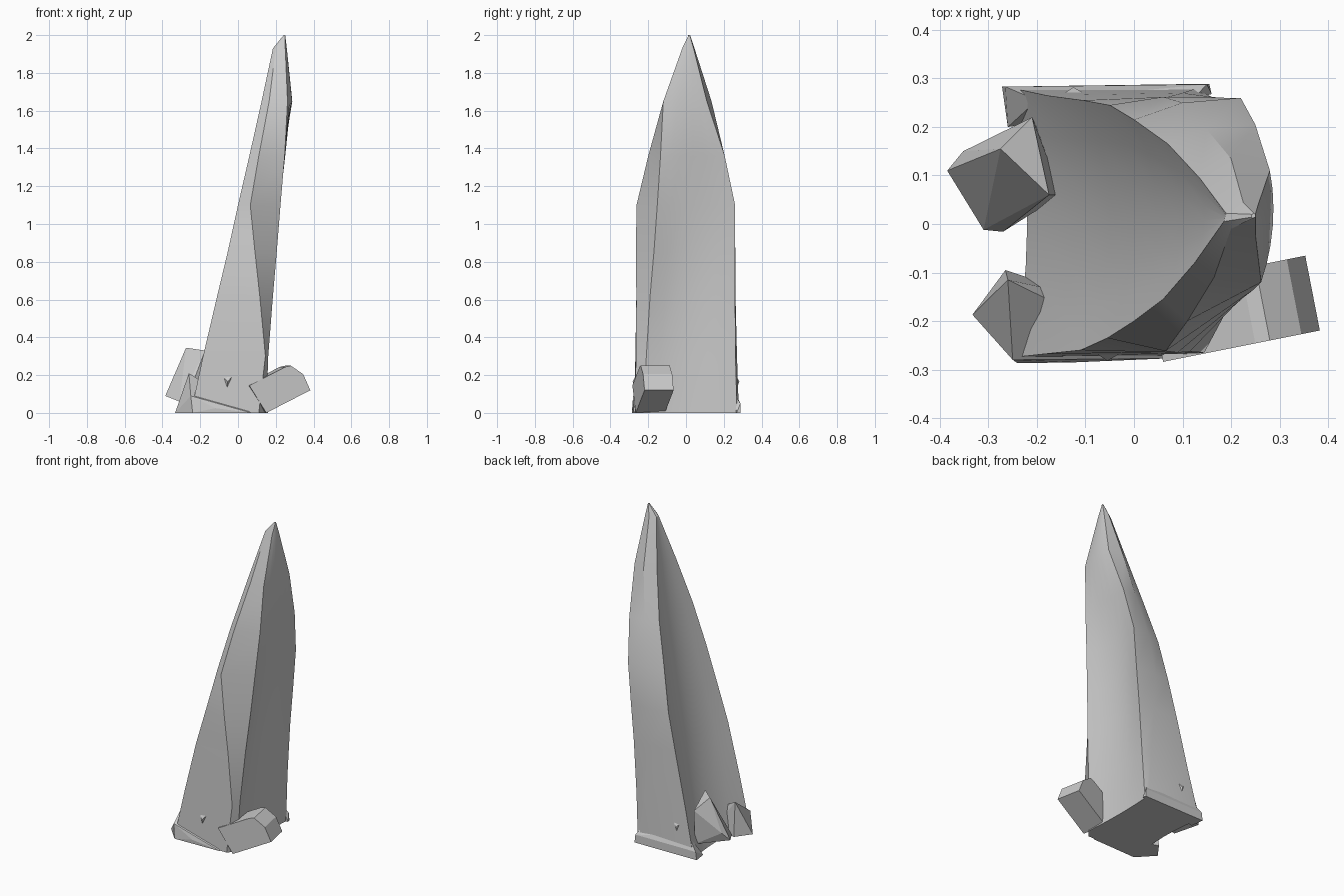
import bpy, bmesh, math
from mathutils import Vector

if "Cube" in bpy.data.objects:
    bpy.data.objects.remove(bpy.data.objects["Cube"])


def finish(bm, name, smooth=None):
    bmesh.ops.recalc_face_normals(bm, faces=bm.faces[:])
    me = bpy.data.meshes.new(name)
    bm.to_mesh(me)
    bm.free()
    ob = bpy.data.objects.new(name, me)
    bpy.context.collection.objects.link(ob)
    if smooth:
        bpy.ops.object.select_all(action='DESELECT')
        bpy.context.view_layer.objects.active = ob
        ob.select_set(True)
        bpy.ops.object.shade_smooth_by_angle(angle=math.radians(smooth))
    return ob


def rock(name, pts):
    """Faceted stone: convex hull of a few corner points."""
    bm = bmesh.new()
    for p in pts:
        bm.verts.new(p)
    r = bmesh.ops.convex_hull(bm, input=bm.verts[:])
    bmesh.ops.delete(bm, geom=[v for v in bm.verts if not v.link_faces], context='VERTS')
    bmesh.ops.dissolve_limit(bm, angle_limit=0.05, verts=bm.verts[:], edges=bm.edges[:])
    return finish(bm, name)


def dish(p, q, depth, n=6):
    """Inner points of a scooped side from corner p to corner q, pushed along x."""
    out = []
    for i in range(1, n):
        t = i / n
        v = Vector(p).lerp(Vector(q), t)
        out.append((v.x + depth * math.sin(math.pi * t) ** 0.8, v.y))
    return out


# Spire levels: z, corners (front-left, front-right, right-front, right-back,
# back-right, back-left), hollow depth on the left side and on the right side
LEVELS = [
    (0.00, [(-.25, -.275), (.11, -.27), (.15, -.225), (.145, .27), (.13, .28), (-.25, .28)], .03, -.01),
    (0.30, [(-.185, -.268), (.145, -.265), (.16, -.21), (.16, .262), (.10, .27), (-.18, .265)], .06, -.025),
    (0.62, [(-.11, -.26), (.115, -.263), (.185, -.19), (.18, .26), (.07, .262), (-.105, .255)], .06, -.04),
    (0.85, [(-.055, -.235), (.09, -.265), (.205, -.17), (.20, .26), (.06, .262), (-.05, .245)], .055, -.04),
    (1.10, [(0, -.20), (.065, -.262), (.225, -.152), (.22, .26), (.10, .25), (.0, .215)], .05, -.03),
    (1.36, [(.06, -.155), (.11, -.20), (.247, -.135), (.25, .205), (.15, .195), (.07, .165)], .035, -.01),
    (1.65, [(.125, -.08), (.165, -.11), (.262, -.12), (.28, .11), (.20, .135), (.135, .095)], .015, .015),
    (1.93, [(.185, .005), (.20, -.01), (.25, -.02), (.256, .04), (.225, .045), (.19, .022)], 0, .005),
    (2.00, [(.242, .014), (.245, .012), (.25, .014), (.25, .02), (.247, .022), (.243, .02)], 0, 0),
]
bm = bmesh.new()
rings = []
for z, c, left, right in LEVELS:
    pts = c[:3] + dish(c[2], c[3], right) + c[3:] + dish(c[5], c[0], left)
    rings.append([bm.verts.new((x, y, z)) for x, y in pts])
for a, b in zip(rings, rings[1:]):
    n = len(a)
    for i in range(n):
        bm.faces.new((a[i], a[(i + 1) % n], b[(i + 1) % n], b[i]))
bm.faces.new(rings[0][::-1])
bm.faces.new(rings[-1])
finish(bm, "spire", 24)

# Leaning block at the front right: side profile given thickness along a yaw
profile = [(.06, .145), (.15, .0), (.383, .12), (.345, .205), (.28, .25), (.25, .243)]
rock("right_block", [(x + dx, y + .2 * (x + dx - .08), z)
                     for x, z in profile for dx, y in ((0, -.28), (-.03, -.12))])

# Tilted block at the back left
rock("left_block", [(-.385, .11, .09), (-.31, -.012, .06), (-.27, -.016, .075),
                    (-.352, .15, .14), (-.275, .155, .345), (-.175, .06, .33),
                    (-.21, .22, .27), (-.20, .20, .05), (-.15, .06, .05)])

# Corner stone at the front left
rock("corner_stone", [(-.333, -.187, 0), (-.265, -.095, 0), (-.24, -.287, 0),
                      (-.26, -.115, .21), (-.25, -.28, .09), (-.12, -.285, .025),
                      (.07, -.277, 0), (-.1, -.15, 0)])

# Low slab along the back
rock("back_slab", [(-.272, .283, 0), (.155, .289, 0), (.16, .268, 0), (-.26, .2, 0),
                   (-.265, .283, .05), (.15, .288, .05), (.12, .255, .1), (-.2, .255, .12)])

# Small chips on the front and back faces
for name, x, y, s in (("front_chip", -.05, -.262, -1), ("back_chip", -.12, .262, 1)):
    rock(name, [(x - .035, y, .20), (x + .03, y, .205), (x - .01, y, .115),
                (x - .005, y + .02 * s, .165), (x, y - .03 * s, .17)])
